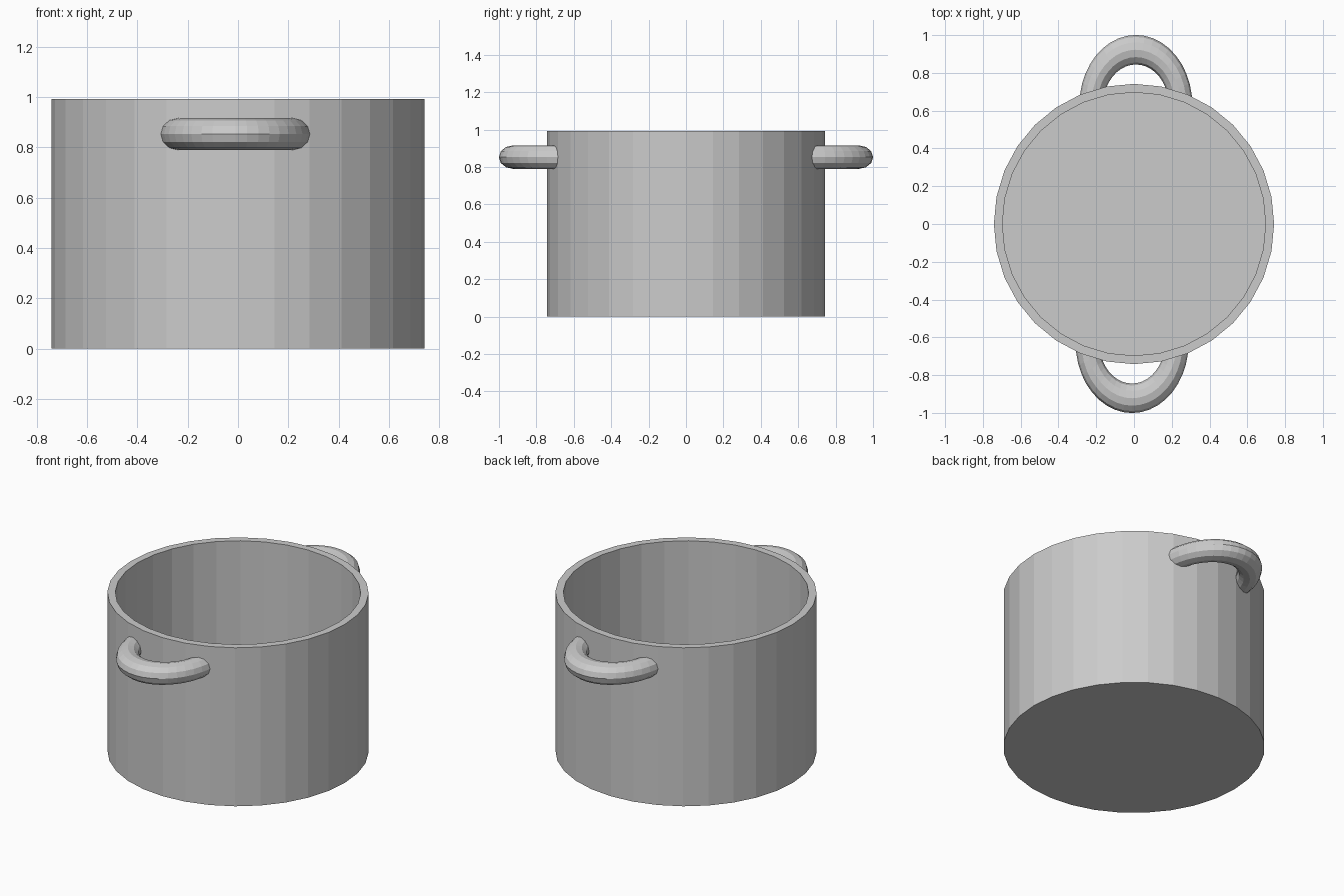
import bpy
import bmesh
from math import sin, cos, pi, hypot, sqrt

cube = bpy.data.objects.get("Cube")
if cube:
    bpy.data.objects.remove(cube)

# Material
grey = bpy.data.materials.new("light grey metal")
grey.use_nodes = True
colour = (0.6, 0.6, 0.6, 1)
grey.diffuse_color = colour
grey.node_tree.nodes["Principled BSDF"].inputs["Base Color"].default_value = colour

SIDES = 32
OUTER, INNER = 0.742, 0.697
HEIGHT, FLOOR = 0.993, 0.05


def finish(bm, name):
    bmesh.ops.recalc_face_normals(bm, faces=bm.faces)
    mesh = bpy.data.meshes.new(name)
    bm.to_mesh(mesh)
    bm.free()
    mesh.materials.append(grey)
    obj = bpy.data.objects.new(name, mesh)
    bpy.context.collection.objects.link(obj)
    return obj


def bridge(bm, a, b):
    for i in range(len(a)):
        j = (i + 1) % len(a)
        bm.faces.new((a[i], a[j], b[j], b[i]))


# Pot: outer wall, rim, inner wall and floor
bm = bmesh.new()
rings = []
for r, z in ((OUTER, 0), (OUTER, HEIGHT), (INNER, HEIGHT), (INNER, FLOOR)):
    rings.append([bm.verts.new((r * cos(2 * pi * i / SIDES), r * sin(2 * pi * i / SIDES), z))
                  for i in range(SIDES)])
for a, b in zip(rings, rings[1:]):
    bridge(bm, a, b)
bm.faces.new(rings[0])
bm.faces.new(rings[-1])
finish(bm, "pot_body")


# Handles: stretched half rings whose ends stop inside the pot wall
def handle(name, side):
    bm = bmesh.new()
    steps, around = 20, 12
    major, tube, stretch = 0.236, 0.063, 1.24
    root, seat = 0.63, 0.72
    rings = []
    for s in range(steps + 1):
        a = pi * s / steps
        ring = []
        for t in range(around):
            b = 2 * pi * t / around
            r = major + tube * cos(b)
            x = r * cos(a) + 0.01
            y = root + stretch * r * sin(a)
            if hypot(x, y) < seat:
                y = sqrt(seat ** 2 - x ** 2)
            ring.append(bm.verts.new((side * x, side * y, 0.853 + tube * sin(b))))
        rings.append(ring)
    for p, q in zip(rings, rings[1:]):
        bridge(bm, p, q)
    bm.faces.new(rings[0])
    bm.faces.new(rings[-1])
    bmesh.ops.remove_doubles(bm, verts=bm.verts, dist=0.0005)
    finish(bm, name)


handle("back_handle", 1)
handle("front_handle", -1)
